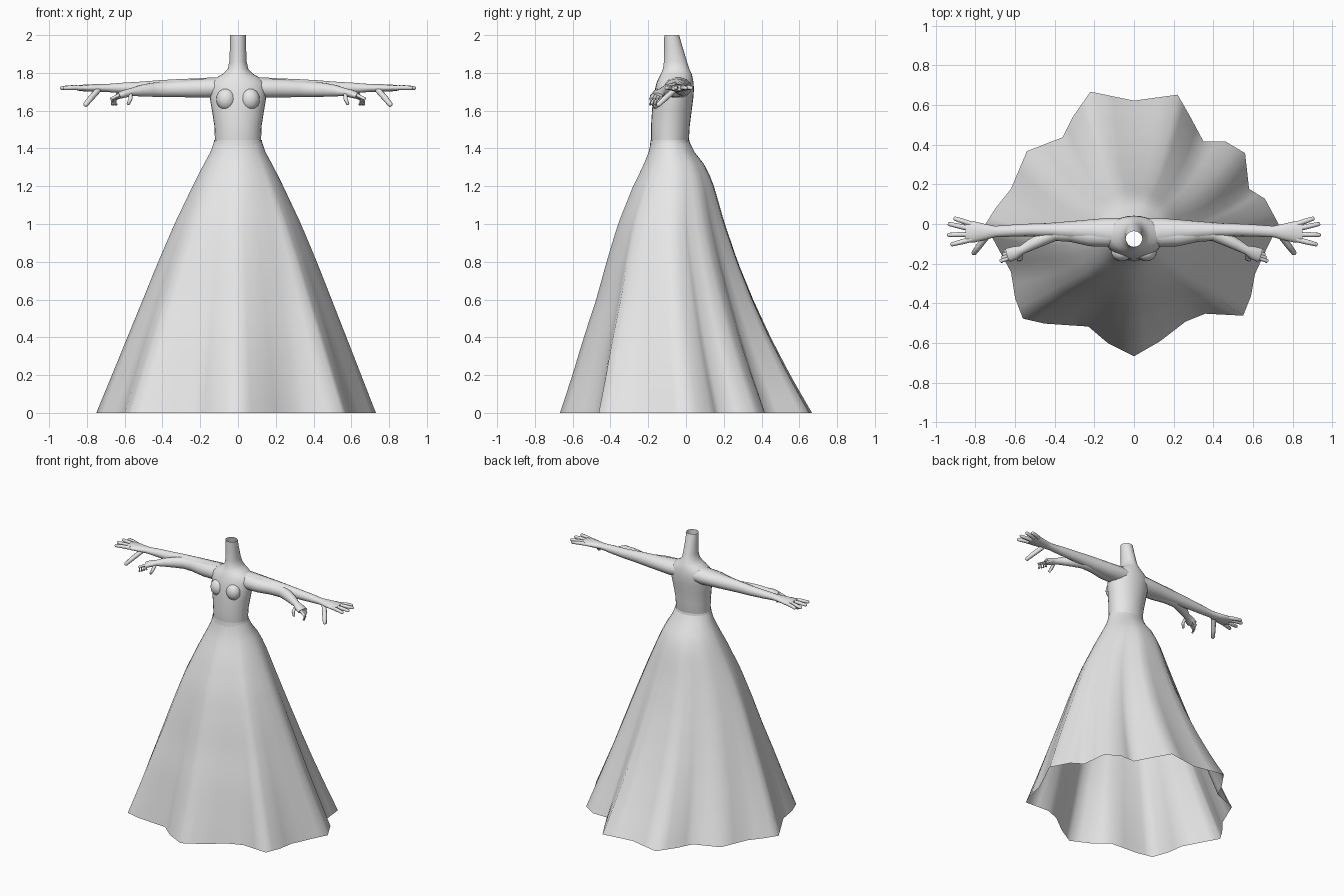
import bpy, bmesh, math
from mathutils import Vector

if "Cube" in bpy.data.objects:
    bpy.data.objects.remove(bpy.data.objects["Cube"])

grey = bpy.data.materials.new("plain grey")
grey.use_nodes = True
grey.diffuse_color = (0.8, 0.8, 0.8, 1)
grey.node_tree.nodes["Principled BSDF"].inputs["Base Color"].default_value = (0.8, 0.8, 0.8, 1)


def loft(name, rings, caps=(True, True), mirror=False, angle=60):
    """Skin a list of closed rings of equal length."""
    bm = bmesh.new()
    rows = [[bm.verts.new(p) for p in ring] for ring in rings]
    n = len(rows[0])
    for a, b in zip(rows, rows[1:]):
        for i in range(n):
            j = (i + 1) % n
            bm.faces.new((a[i], a[j], b[j], b[i]))
    if caps[0]:
        bm.faces.new(rows[0][::-1])
    if caps[1]:
        bm.faces.new(rows[-1])
    bmesh.ops.recalc_face_normals(bm, faces=bm.faces)
    me = bpy.data.meshes.new(name)
    bm.to_mesh(me)
    bm.free()
    me.materials.append(grey)
    ob = bpy.data.objects.new(name, me)
    bpy.context.collection.objects.link(ob)
    if mirror:
        ob.modifiers.new("mirror", 'MIRROR')
    bpy.ops.object.select_all(action='DESELECT')
    ob.select_set(True)
    bpy.context.view_layer.objects.active = ob
    bpy.ops.object.shade_smooth_by_angle(angle=math.radians(angle))
    return ob


def limb(name, path, sides=14):
    """Mirrored tube; path rows are x, y, z, side radius, upright radius."""
    pts = [Vector(p[:3]) for p in path]
    rings = []
    for k, p in enumerate(path):
        d = (pts[min(k + 1, len(pts) - 1)] - pts[max(k - 1, 0)]).normalized()
        side = d.cross(Vector((0, 0, 1))).normalized()
        up = side.cross(d)
        rings.append([pts[k] + side * p[3] * math.cos(t) + up * p[4] * math.sin(t)
                      for t in (i * math.tau / sides for i in range(sides))])
    return loft(name, rings, mirror=True)


def finger(name, a, b, c, r):
    limb(name, [(*a, r, r), (*b, r, r), (*c, r * 0.8, r * 0.8),
                (*(Vector(c) + (Vector(c) - Vector(b)) * 0.12), r * 0.35, r * 0.35)], 8)


def lerp_table(table, z):
    for a, b in zip(table, table[1:]):
        if a[0] <= z <= b[0]:
            t = (z - a[0]) / (b[0] - a[0])
            return [p + (q - p) * t for p, q in zip(a, b)]
    return table[-1]


# Skirt: folded hem blending up into an oval waist
hem = [(0, -.665), (.13, -.59), (.26, -.49), (.36, -.45), (.55, -.46), (.59, -.36),
       (.61, -.25), (.67, -.12), (.73, 0), (.66, .13), (.58, .18), (.56, .36), (.46, .42),
       (.35, .42), (.28, .55), (.22, .655), (0, .625), (-.22, .67), (-.31, .54),
       (-.36, .44), (-.54, .37), (-.62, .18), (-.7, .08), (-.75, 0), (-.68, -.13),
       (-.62, -.24), (-.6, -.37), (-.56, -.475), (-.45, -.5), (-.23, -.515), (-.13, -.6)]
# height, half width, front y, back y
shape = [(0, .74, -.665, .66), (.2, .66, -.60, .55), (.4, .58, -.54, .45), (.6, .5, -.475, .36),
         (.8, .42, -.42, .28), (1, .335, -.36, .21), (1.2, .24, -.28, .15), (1.3, .19, -.23, .11),
         (1.4, .135, -.19, .03), (1.44, .125, -.185, .015)]
rows = []
for k in range(25):
    z = 1.44 * k / 24
    _, w, f, b = lerp_table(shape, z)
    cy = (f + b) / 2
    fold = 1 - z / 1.44
    ring = []
    for i, p in enumerate(hem):
        q = hem[(i + 1) % len(hem)]
        for s in (0, 0.5):
            x = (p[0] + (q[0] - p[0]) * s) / .74
            y = (p[1] + (q[1] - p[1]) * s) / .663
            r = math.hypot(x, y)
            m = fold + (1 - fold) / r
            ring.append((x * m * w, cy + y * m * (b - f) / 2, z))
    rows.append(ring)
loft("skirt", rows, caps=(False, False), angle=75)

# Torso and neck: height, half width, front y, back y
body = [(1.40, .118, -.18, .005), (1.44, .122, -.185, .015), (1.52, .125, -.185, .02),
        (1.6, .138, -.18, .03), (1.66, .148, -.175, .038), (1.71, .152, -.165, .042),
        (1.75, .145, -.155, .04), (1.775, .115, -.143, .035), (1.795, .08, -.133, .03),
        (1.82, .055, -.122, .018), (1.86, .046, -.117, .005), (1.93, .043, -.116, -.016),
        (2.0, .042, -.115, -.036)]


def oval(z, w, f, b, n=28):
    return [(w * math.cos(t), (f + b) / 2 + (b - f) / 2 * math.sin(t), z)
            for t in (i * math.tau / n for i in range(n))]


loft("torso_and_neck", [oval(*r) for r in body], caps=(False, False))
loft("waistband", [oval(1.405, .134, -.192, .024), oval(1.42, .13, -.19, .022),
                   oval(1.445, .126, -.188, .018)], caps=(False, False))

# Bust
bust = []
for k in range(1, 10):
    a = math.pi * k / 10
    r = math.sin(a)
    bust.append([(.063 + .052 * r * math.cos(t), -.142 + .046 * r * math.sin(t),
                  1.66 - .058 * math.cos(a)) for t in (i * math.tau / 16 for i in range(16))])
loft("bust", bust, mirror=True)

# Straight arms with open hands
limb("straight_arm", [(.07, -.045, 1.725, .075, .055), (.14, -.04, 1.722, .07, .055),
                      (.22, -.035, 1.722, .058, .05), (.32, -.032, 1.722, .046, .046),
                      (.42, -.03, 1.722, .036, .04), (.52, -.03, 1.72, .032, .034),
                      (.62, -.034, 1.72, .03, .028), (.7, -.038, 1.72, .028, .021),
                      (.75, -.04, 1.72, .04, .021), (.81, -.04, 1.72, .054, .019),
                      (.85, -.04, 1.72, .05, .014)])
for i, (y, tip_x, tip_y) in enumerate([(0, .905, .028), (-.025, .932, .0),
                                       (-.052, .935, -.055), (-.078, .92, -.103)]):
    finger(f"straight_finger_{i + 1}", (.82, y, 1.72), ((.82 + tip_x) / 2, (y + tip_y) / 2, 1.722),
           (tip_x, tip_y, 1.72), .013)
finger("straight_thumb", (.74, -.06, 1.71), (.78, -.11, 1.665), (.808, -.148, 1.63), .016)

# Bent arms reaching forward with curled hands
limb("bent_arm", [(.12, -.06, 1.72, .055, .053), (.22, -.06, 1.718, .052, .05),
                  (.32, -.048, 1.715, .042, .044), (.4, -.05, 1.712, .036, .041),
                  (.46, -.075, 1.71, .034, .037), (.52, -.105, 1.705, .029, .03),
                  (.565, -.13, 1.698, .022, .021), (.6, -.145, 1.69, .033, .021),
                  (.635, -.157, 1.678, .036, .017)])
for i, off in enumerate((-.024, -.008, .008, .024)):
    dx, dy = off * .45, off * -1
    finger(f"bent_finger_{i + 1}", (.62 + dx, -.15 + dy, 1.682), (.66 + dx, -.162 + dy, 1.662),
           (.655 + dx, -.165 + dy, 1.632), .0095)
finger("bent_thumb", (.57, -.145, 1.69), (.57, -.175, 1.66), (.582, -.182, 1.635), .011)
